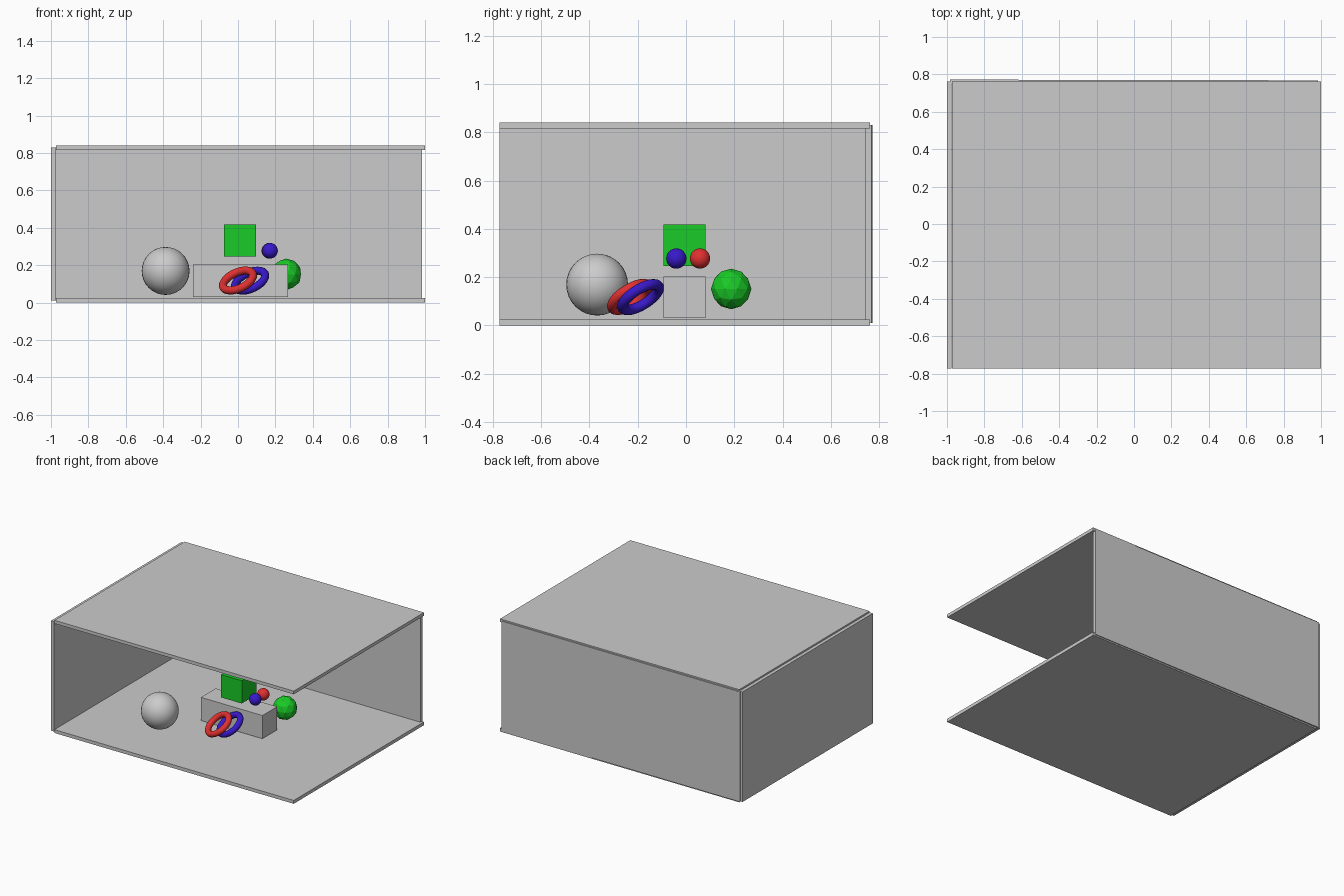
import bpy
from mathutils import Vector

if "Cube" in bpy.data.objects:
    bpy.data.objects.remove(bpy.data.objects["Cube"])


def paint(obj, color):
    if color:
        name = color[0]
        mat = bpy.data.materials.get(name) or bpy.data.materials.new(name)
        mat.diffuse_color = color[1]
        mat.use_nodes = True
        mat.node_tree.nodes["Principled BSDF"].inputs["Base Color"].default_value = mat.diffuse_color
        obj.data.materials.append(mat)


RED = ("red", (0.75, 0.03, 0.03, 1))
GREEN = ("green", (0.01, 0.6, 0.02, 1))
BLUE = ("blue", (0.04, 0.01, 0.6, 1))


def box(name, lo, hi, color=None, turn=0):
    lo, hi = Vector(lo), Vector(hi)
    bpy.ops.mesh.primitive_cube_add(size=1, location=(lo + hi) / 2)
    obj = bpy.context.object
    obj.name = name
    obj.scale = hi - lo
    obj.rotation_euler.z = turn
    paint(obj, color)


def ball(name, center, radius, color=None):
    bpy.ops.mesh.primitive_uv_sphere_add(segments=32, ring_count=16, radius=radius, location=center)
    obj = bpy.context.object
    obj.name = name
    bpy.ops.object.shade_smooth()
    paint(obj, color)


def ring(name, center, color):
    normal = Vector((-0.37, -0.49, 0.787))
    bpy.ops.mesh.primitive_torus_add(
        major_radius=0.0865, minor_radius=0.0217, major_segments=48, minor_segments=12,
        location=center, rotation=normal.to_track_quat('Z', 'Y').to_euler())
    obj = bpy.context.object
    obj.name = name
    bpy.ops.object.shade_smooth()
    paint(obj, color)


# Room: floor, ceiling, left wall and a very slightly turned back wall
box("floor", (-0.973, -0.772, 0), (1.0, 0.762, 0.025))
box("ceiling", (-0.973, -0.772, 0.816), (1.0, 0.762, 0.84))
box("left_wall", (-1.0, -0.772, 0.01), (-0.975, 0.762, 0.83))
box("back_wall", (-0.984, 0.745, 0.01), (0.984, 0.77, 0.83), turn=-0.002)

# Pedestal with a cube hovering over it
box("pedestal", (-0.24, -0.094, 0.03), (0.267, 0.08, 0.203))
box("green_cube", (-0.074, -0.094, 0.247), (0.097, 0.08, 0.417), GREEN)

# Balls
ball("large_ball", (-0.387, -0.368, 0.169), 0.128)
ball("blue_ball", (0.171, -0.04, 0.277), 0.042, BLUE)
ball("red_ball", (0.168, 0.058, 0.277), 0.042, RED)

# Faceted ball behind the pedestal
bpy.ops.mesh.primitive_ico_sphere_add(subdivisions=2, radius=0.084, location=(0.257, 0.187, 0.151))
bpy.context.object.name = "faceted_ball"
paint(bpy.context.object, GREEN)

# Two rings leaning on the pedestal
ring("red_ring", (0.0, -0.23, 0.118), RED)
ring("blue_ring", (0.065, -0.188, 0.117), BLUE)
